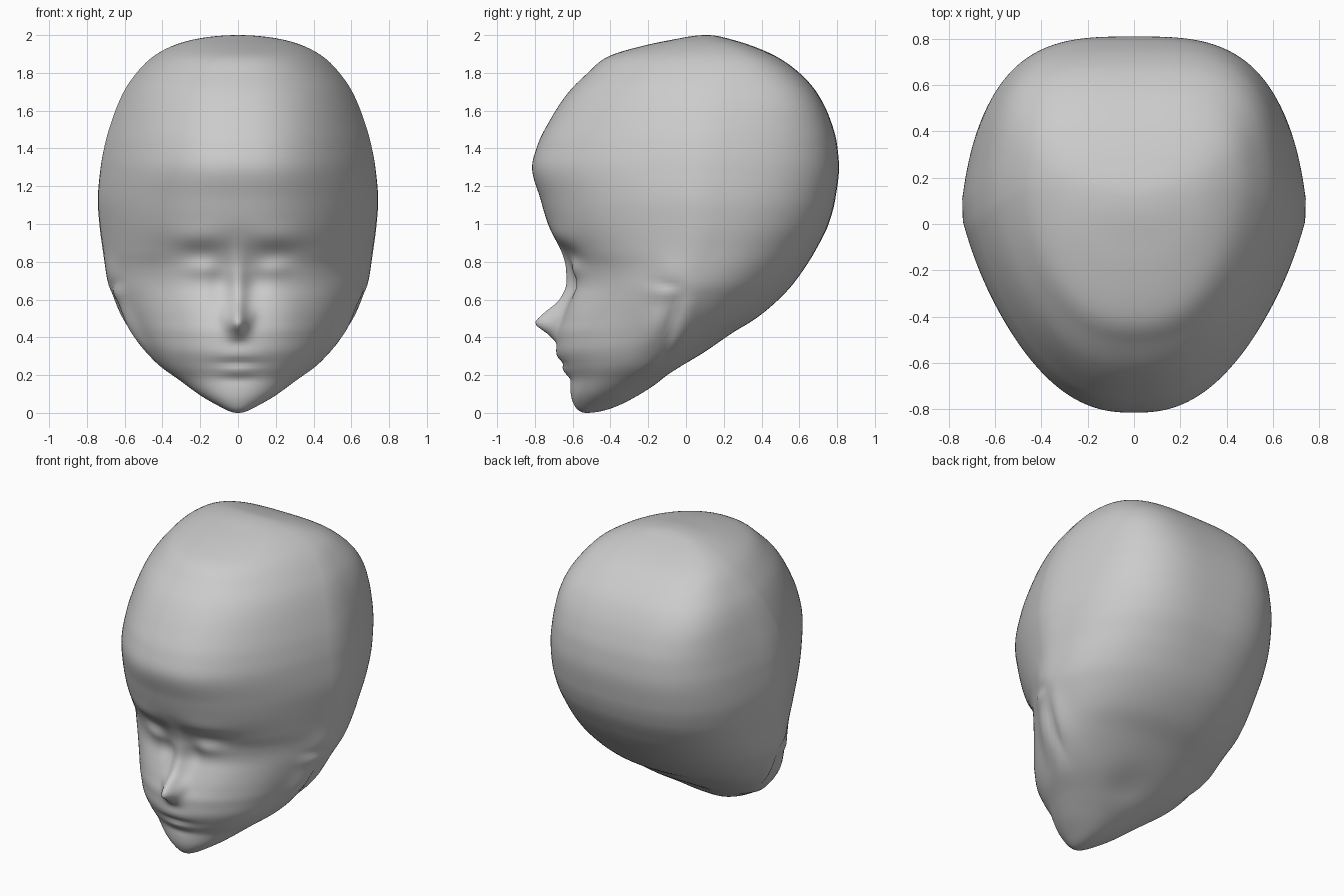
import bpy, bmesh, math

# Head sections: height, front y, back y, half width, y of widest point
SECTIONS = [
    (0.00, -0.53, -0.53, 0.00, -0.53), (0.03, -0.585, -0.38, 0.09, -0.50),
    (0.10, -0.61, -0.24, 0.21, -0.42), (0.17, -0.615, -0.12, 0.305, -0.33),
    (0.25, -0.65, 0.0, 0.41, -0.22), (0.35, -0.685, 0.14, 0.495, -0.13),
    (0.42, -0.685, 0.24, 0.542, -0.08), (0.50, -0.66, 0.37, 0.59, -0.05),
    (0.60, -0.625, 0.49, 0.645, -0.02), (0.68, -0.605, 0.565, 0.682, 0.0),
    (0.77, -0.615, 0.63, 0.703, 0.02), (0.85, -0.65, 0.68, 0.717, 0.03),
    (1.00, -0.73, 0.755, 0.740, 0.05), (1.13, -0.77, 0.79, 0.750, 0.05),
    (1.30, -0.815, 0.81, 0.737, 0.06), (1.42, -0.785, 0.80, 0.715, 0.07),
    (1.55, -0.72, 0.765, 0.675, 0.09), (1.70, -0.62, 0.69, 0.61, 0.13),
    (1.80, -0.52, 0.60, 0.54, 0.16), (1.88, -0.425, 0.49, 0.46, 0.18),
    (1.95, -0.20, 0.33, 0.33, 0.16), (1.98, -0.05, 0.23, 0.22, 0.13),
    (2.00, 0.11, 0.11, 0.00, 0.11)]
# How far the nose ridge stands out at each height
NOSE = [(0.0, 0), (0.36, 0.0), (0.42, 0.05), (0.48, 0.13), (0.53, 0.10),
        (0.60, 0.045), (0.68, 0.03), (0.77, 0.022), (0.86, 0.008), (0.97, 0), (2, 0)]
# Roundness (power) and narrowing towards the end (wedge): height, power, wedge
FRONT = [(0, 2.0, 0.0), (0.3, 2.15, 0.10), (0.5, 2.1, 0.16), (0.7, 2.15, 0.22),
         (0.87, 2.4, 0.26), (1.0, 2.45, 0.28), (1.3, 2.5, 0.30), (1.8, 2.3, 0.15),
         (2.0, 2.0, 0)]
BACK = [(0, 2.0, 0), (0.6, 2.1, 0), (1.0, 2.8, 0.12), (1.4, 3.3, 0.14),
        (1.65, 3.6, 0.10), (1.85, 3.3, 0.07), (2.0, 2.4, 0)]


def param(z):
    """Height as an angle, so the crown and chin close in a round curve."""
    return math.acos(max(-1, min(1, 1 - z)))


def sample(table, z, col=1):
    """Smooth monotone interpolation of a table column."""
    u = [param(r[0]) for r in table]
    v = [r[col] for r in table]
    t = param(z)
    i = max(k for k in range(len(u) - 1) if u[k] <= t + 1e-9)

    def secant(k):
        return (v[k + 1] - v[k]) / (u[k + 1] - u[k])

    def tangent(k):
        if k == 0:
            return secant(0)
        if k == len(u) - 1:
            return secant(k - 1)
        a, b = secant(k - 1), secant(k)
        return 2 * a * b / (a + b) if a * b > 0 else 0

    h = u[i + 1] - u[i]
    s = (t - u[i]) / h
    return ((2 * s**3 - 3 * s**2 + 1) * v[i] + (s**3 - 2 * s**2 + s) * h * tangent(i)
            + (3 * s**2 - 2 * s**3) * v[i + 1] + (s**3 - s**2) * h * tangent(i + 1))


def bump(a, ca, sa, b, cb, sb):
    return math.exp(-((a - ca) / sa) ** 2 - ((b - cb) / sb) ** 2)


def face_relief(x, z, nose):
    """Depth added to the face; negative y is outward."""
    ax = abs(x)
    d = -nose * math.exp(-(x / (0.045 + 0.08 * max(0, 0.55 - z))) ** 2)
    d -= 0.016 * bump(ax, 0.065, 0.035, z, 0.51, 0.045)     # nostril wings
    d += 0.020 * bump(ax, 0.20, 0.13, z, 0.84, 0.055)       # under-brow hollow
    d -= 0.012 * bump(ax, 0.22, 0.16, z, 0.93, 0.06)        # brow ridge
    d -= 0.015 * bump(ax, 0.19, 0.09, z, 0.765, 0.045)      # closed eyelid
    d += 0.022 * bump(ax, 0.10, 0.06, z, 0.69, 0.09)        # inner eye corner
    d -= 0.014 * bump(ax, 0.25, 0.13, z, 0.55, 0.12)        # cheek
    d -= 0.009 * bump(ax, 0.0, 0.12, z, 0.305, 0.03)        # upper lip
    d -= 0.012 * bump(ax, 0.0, 0.09, z, 0.225, 0.03)        # lower lip
    d += 0.008 * bump(ax, 0.0, 0.13, z, 0.262, 0.016)       # mouth line
    d += 0.005 * bump(ax, 0.0, 0.10, z, 0.175, 0.022)       # chin crease
    return d


def ear_relief(y, z):
    """Sideways relief of the small flattened ears."""
    lean = y - 0.25 * (z - 0.5)
    return (0.024 * bump(lean, -0.01, 0.06, z, 0.47, 0.15)   # ear rim
            - 0.035 * bump(lean, -0.15, 0.08, z, 0.45, 0.15)  # hollow before it
            + 0.012 * bump(y, -0.08, 0.08, z, 0.74, 0.08)     # bulge above
            - 0.014 * bump(y, -0.12, 0.08, z, 0.635, 0.04))   # upper crease


RINGS, SEGS = 130, 160
bm = bmesh.new()
rings = []
for i in range(1, RINGS):
    f = i / RINGS
    # Ring heights bunch up at the chin and crown
    z = 1 - math.cos(math.pi * (f + 0.035 * math.sin(2 * math.pi * f)))
    front, back, width, mid = (sample(SECTIONS, z, c) for c in (1, 2, 3, 4))
    shapes = [(sample(t, z, 1), sample(t, z, 2)) for t in (FRONT, BACK)]
    nose = sample(NOSE, z)
    ring = []
    for j in range(SEGS):
        t = 2 * math.pi * j / SEGS
        t -= 0.45 * math.sin(t)                   # denser towards the face
        s, c = math.sin(t), math.cos(t)           # angle zero faces forward
        n, wedge = shapes[0] if c > 0 else shapes[1]
        v = abs(c) ** (2 / n)
        x = math.copysign(width * abs(s) ** (2 / n) * (1 - wedge * v), s)
        reach = (mid - front) if c > 0 else (back - mid)
        y = mid - math.copysign(reach * v, c)
        if c > 0:
            y += face_relief(x, z, nose) * min(1, c * 2)
        else:                                     # slight hollow under the jaw
            y -= 0.03 * bump(x, 0, 0.15, z, 0.22, 0.07) * min(1, -c * 2)
        side = min(1, max(0, abs(s) * 2 - 0.8))
        x += math.copysign(ear_relief(y, z) * side, x)
        ring.append(bm.verts.new((x, y, z)))
    rings.append(ring)

# Skin the rings and close chin and crown
for a, b in zip(rings, rings[1:]):
    for j in range(SEGS):
        k = (j + 1) % SEGS
        bm.faces.new((a[j], a[k], b[k], b[j]))
chin = bm.verts.new((0, -0.53, 0))
crown = bm.verts.new((0, 0.11, 2))
for j in range(SEGS):
    k = (j + 1) % SEGS
    bm.faces.new((chin, rings[0][k], rings[0][j]))
    bm.faces.new((crown, rings[-1][j], rings[-1][k]))
bmesh.ops.recalc_face_normals(bm, faces=bm.faces)

mesh = bpy.data.meshes.new("head")
bm.to_mesh(mesh)
bm.free()
for p in mesh.polygons:
    p.use_smooth = True
head = bpy.data.objects.new("head", mesh)
bpy.context.collection.objects.link(head)

# Plain grey clay
grey = bpy.data.materials.new("grey clay")
grey.diffuse_color = (0.6, 0.6, 0.6, 1)
mesh.materials.append(grey)
